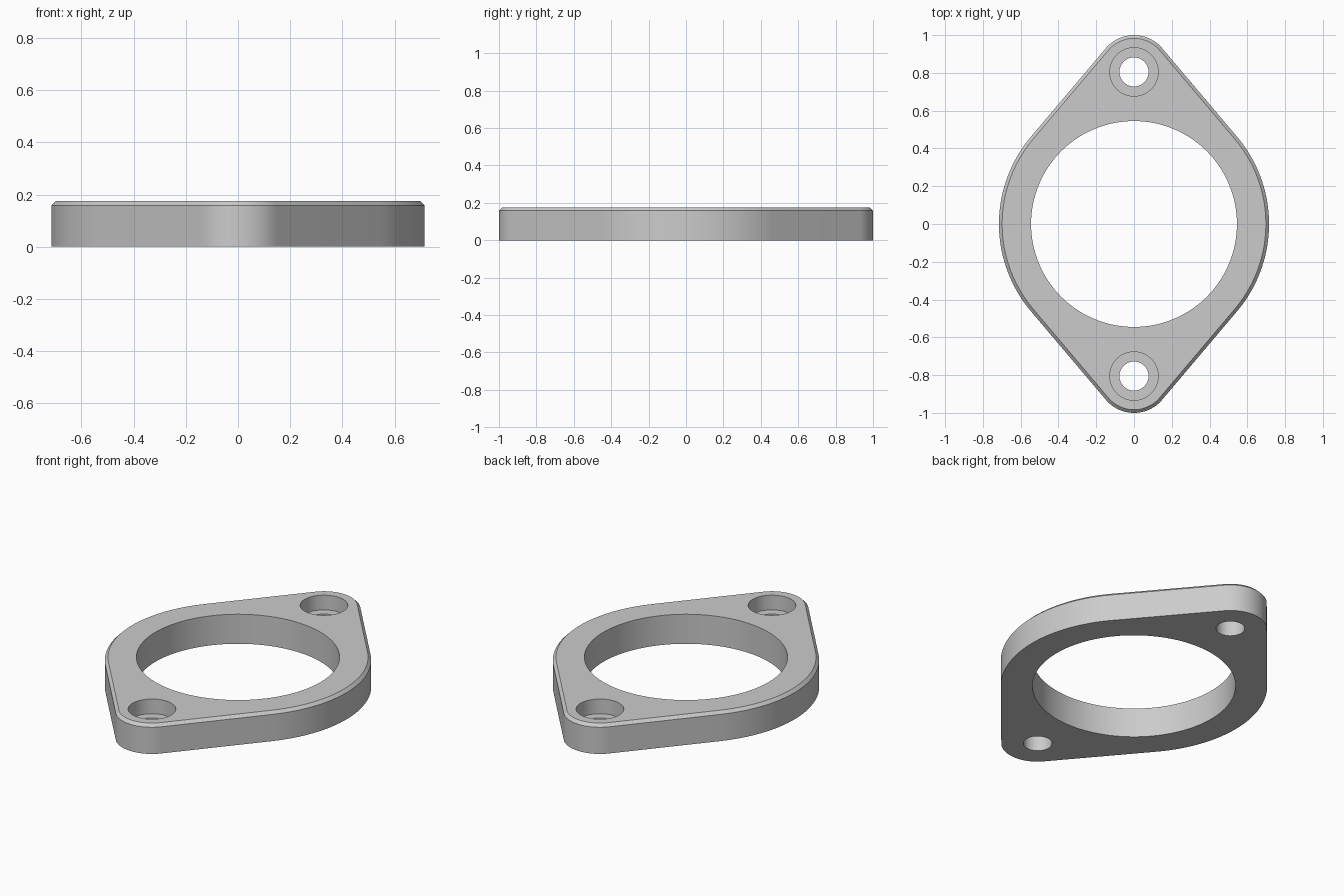
import bpy, bmesh
from math import acos, sin, cos, pi

HEIGHT, CHAMFER = 0.175, 0.017
RING_R, EAR_R, EAR_Y = 0.715, 0.195, 0.805
BORE_R, BOLT_R, RECESS_R = 0.545, 0.077, 0.128

cube = bpy.data.objects.get("Cube")
if cube:
    bpy.data.objects.remove(cube, do_unlink=True)

grey = bpy.data.materials.new("satin grey")
grey.use_nodes = True
colour = (0.6, 0.6, 0.6, 1)
grey.diffuse_color = colour
grey.node_tree.nodes["Principled BSDF"].inputs["Base Color"].default_value = colour


def outline(inset):
    """Central disc and two ear circles joined by their common tangents."""
    tangent = acos((RING_R - EAR_R) / EAR_Y)      # measured from the y axis
    arcs = [(0, RING_R, tangent, pi - tangent, 48),
            (-EAR_Y, EAR_R, pi - tangent, pi + tangent, 24),
            (0, RING_R, pi + tangent, 2 * pi - tangent, 48),
            (EAR_Y, EAR_R, -tangent, tangent, 24)]
    points = []
    for cy, radius, start, end, steps in arcs:
        for i in range(steps + 1):
            a = start + (end - start) * i / steps
            points.append(((radius - inset) * sin(a), cy + (radius - inset) * cos(a)))
    return points[::-1]                           # counter-clockwise


def add_object(name, bm):
    bmesh.ops.recalc_face_normals(bm, faces=bm.faces)
    mesh = bpy.data.meshes.new(name)
    bm.to_mesh(mesh)
    bm.free()
    mesh.materials.append(grey)
    ob = bpy.data.objects.new(name, mesh)
    bpy.context.collection.objects.link(ob)
    return ob


def cutter(name, radius, y, bottom, top, sides):
    bm = bmesh.new()
    bmesh.ops.create_cone(bm, cap_ends=True, segments=sides,
                          radius1=radius, radius2=radius, depth=top - bottom)
    bmesh.ops.translate(bm, verts=bm.verts, vec=(0, y, (top + bottom) / 2))
    ob = add_object(name, bm)
    ob.hide_render = True
    return ob


# Flange plate: stacked outlines give the wall and the chamfered top edge
bm = bmesh.new()
rings = [[bm.verts.new((x, y, z)) for x, y in outline(inset)]
         for z, inset in ((0, 0), (HEIGHT - CHAMFER, 0), (HEIGHT, CHAMFER))]
for low, high in zip(rings, rings[1:]):
    for i in range(len(low)):
        j = (i + 1) % len(low)
        bm.faces.new((low[i], low[j], high[j], high[i]))
bm.faces.new(rings[0][::-1])
bm.faces.new(rings[-1])
flange = add_object("flange_plate", bm)

# Central bore, bolt holes and counterbored recesses
cutters = [cutter("bore_cutter", BORE_R, 0, -0.1, 0.3, 128)]
for side, y in (("front", -EAR_Y), ("back", EAR_Y)):
    cutters.append(cutter(side + "_bolt_cutter", BOLT_R, y, -0.1, 0.3, 48))
    cutters.append(cutter(side + "_recess_cutter", RECESS_R, y, HEIGHT / 2, 0.3, 64))

bpy.ops.object.select_all(action='DESELECT')
flange.select_set(True)
bpy.context.view_layer.objects.active = flange
for tool in cutters:
    mod = flange.modifiers.new(tool.name, 'BOOLEAN')
    mod.operation, mod.solver, mod.object = 'DIFFERENCE', 'EXACT', tool
    bpy.ops.object.modifier_apply(modifier=mod.name)
for tool in cutters:
    bpy.data.objects.remove(tool, do_unlink=True)

bpy.ops.object.shade_smooth_by_angle()
